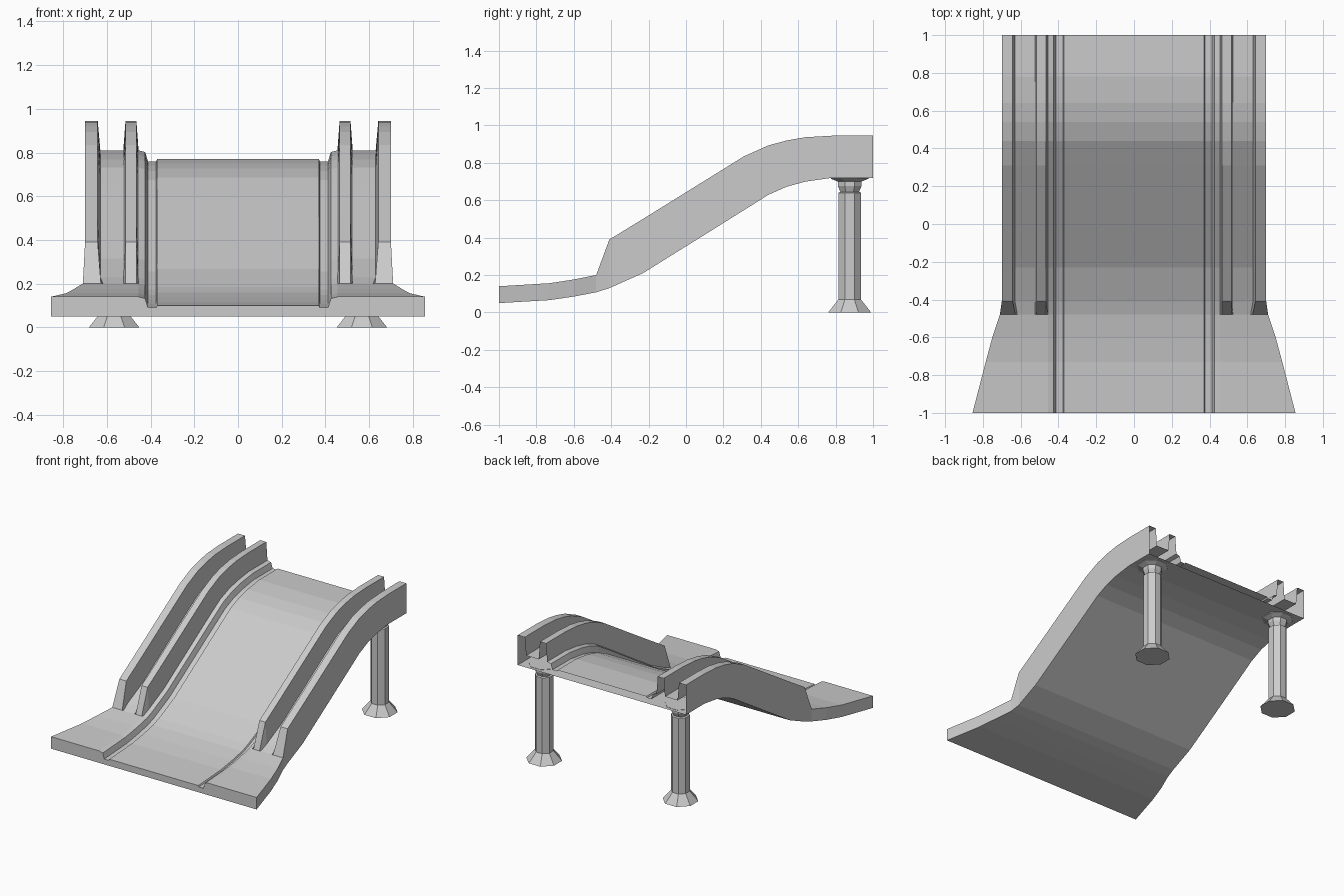
import bpy, bmesh, math

if "Cube" in bpy.data.objects:
    bpy.data.objects.remove(bpy.data.objects["Cube"])

# Stations along the slide: y, underside z, rail top z (None = no rail), outer x, ridge x
STATIONS = [
    (1.00, .720, .945, .70, .525),
    (.78, .720, .945, .70, .525),
    (.64, .700, .937, .70, .525),
    (.54, .673, .920, .70, .525),
    (.44, .629, .893, .70, .525),
    (.31, .547, .835, .70, .525),
    (-.23, .210, .500, .70, .525),
    (-.41, .130, .390, .70, .525),
    (-.48, .108, None, .71, .525),
    (-.60, .085, None, .75, .58),
    (-.73, .066, None, .785, .64),
    (-1.00, .050, None, .855, .71),
]


def make_object(name, bm):
    bmesh.ops.recalc_face_normals(bm, faces=bm.faces)
    mesh = bpy.data.meshes.new(name)
    bm.to_mesh(mesh)
    bm.free()
    obj = bpy.data.objects.new(name, mesh)
    bpy.context.collection.objects.link(obj)
    return obj


def half_section(i):
    """Right half of the cross-section, from slide edge out to the underside."""
    y, b, rail, out, ridge = STATIONS[i]
    p = STATIONS[max(i - 1, 0)]
    n = STATIONS[min(i + 1, len(STATIONS) - 1)]
    sec = math.hypot(1, (p[1] - n[1]) / (p[0] - n[0]))
    bed, gutter, deck = (b + h * sec for h in (.05, .04, .09))
    top = rail or deck
    pts = [(.37, bed), (.375, gutter), (.412, gutter), (.425, deck - .008),
           (.455, deck), (.465, top)]
    if rail:
        pts += [(.515, top), (ridge, deck), (.63, deck), (.642, top)]
    else:
        mid = (ridge + out) / 2
        pts += [(ridge - .01, deck), (ridge, deck), (mid, deck), (mid + .01, deck)]
    pts += [(out, top), (out, b)]
    return [(x, y, z) for x, z in pts]


# Slide body: mirrored section swept through the stations, open at the back
bm = bmesh.new()
rings = []
for i in range(len(STATIONS)):
    right = half_section(i)
    left = [(-x, y, z) for x, y, z in reversed(right)]
    rings.append([bm.verts.new(c) for c in left + right])
for a, c in zip(rings, rings[1:]):
    for k in range(len(a)):
        j = (k + 1) % len(a)
        bm.faces.new((a[k], a[j], c[j], c[k]))
bm.faces.new(rings[-1])
make_object("slide_body", bm)


# Support posts: octagonal column with flared foot and cap
POST = [(0, .115), (.07, .06), (.64, .06), (.645, .05), (.675, .063),
        (.70, .063), (.715, .10), (.722, .10)]


def make_post(name, cx, cy):
    bm = bmesh.new()
    rings = []
    for z, r in POST:
        rad = r / math.cos(math.pi / 8)
        rings.append([bm.verts.new((cx + rad * math.cos(math.pi / 8 + k * math.pi / 4),
                                    cy + rad * math.sin(math.pi / 8 + k * math.pi / 4), z))
                      for k in range(8)])
    for a, c in zip(rings, rings[1:]):
        for k in range(8):
            j = (k + 1) % 8
            bm.faces.new((a[k], a[j], c[j], c[k]))
    bm.faces.new(rings[0])
    bm.faces.new(rings[-1])
    make_object(name, bm)


for side, name in ((1, "right_post"), (-1, "left_post")):
    make_post(name, side * .567, .875)
